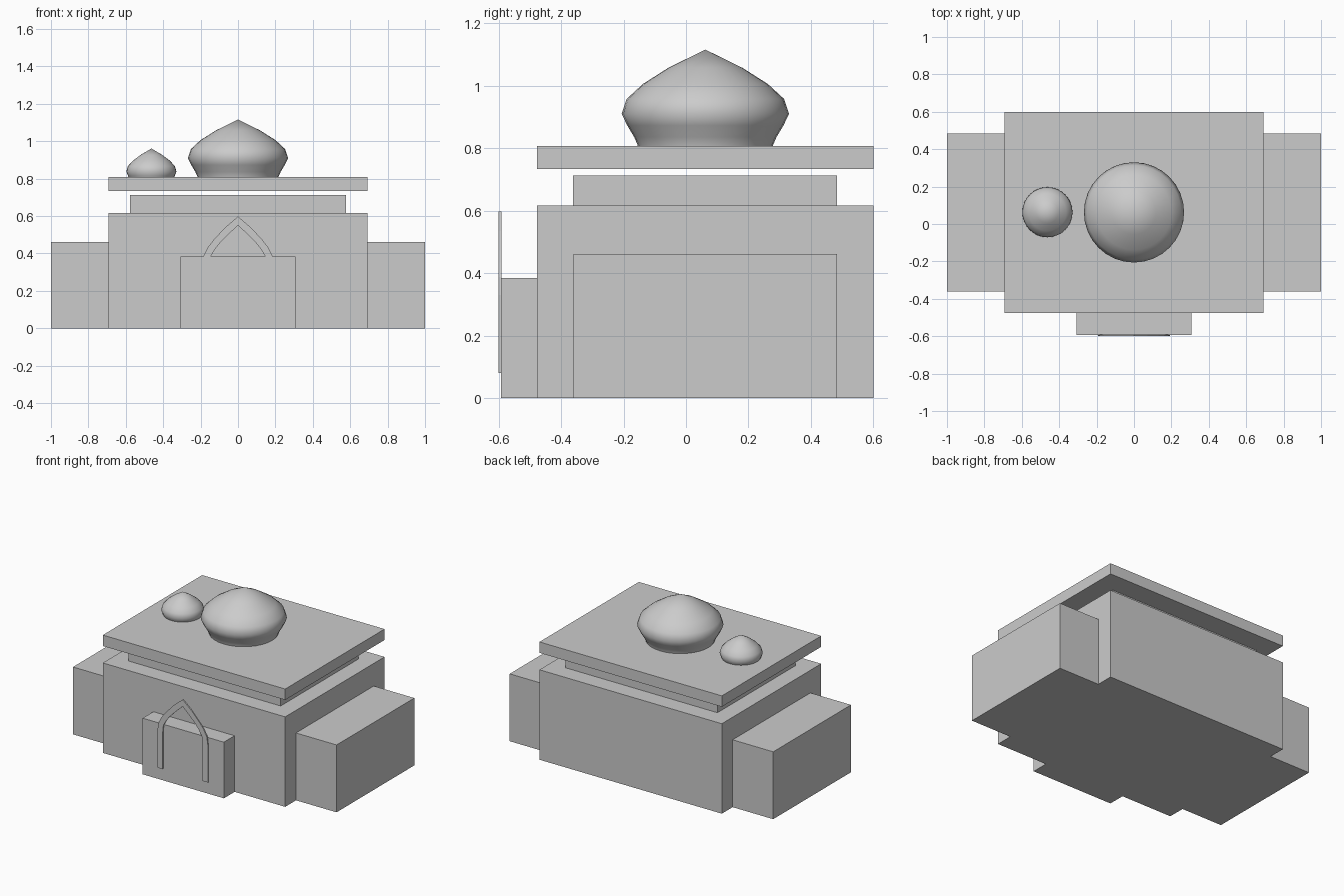
import bpy, bmesh, math

if "Cube" in bpy.data.objects:
    bpy.data.objects.remove(bpy.data.objects["Cube"])

stone = bpy.data.materials.new("grey stone")
stone.diffuse_color = (0.6, 0.6, 0.6, 1)
stone.use_nodes = True
stone.node_tree.nodes["Principled BSDF"].inputs["Base Color"].default_value = stone.diffuse_color


def finish(name, bm):
    bmesh.ops.recalc_face_normals(bm, faces=bm.faces)
    mesh = bpy.data.meshes.new(name)
    bm.to_mesh(mesh)
    bm.free()
    mesh.materials.append(stone)
    obj = bpy.data.objects.new(name, mesh)
    bpy.context.collection.objects.link(obj)
    return obj


def box(name, x0, x1, y0, y1, z0, z1):
    bm = bmesh.new()
    bmesh.ops.create_cube(bm, size=1)
    for v in bm.verts:
        v.co = ((x0 + x1) / 2 + v.co.x * (x1 - x0),
                (y0 + y1) / 2 + v.co.y * (y1 - y0),
                (z0 + z1) / 2 + v.co.z * (z1 - z0))
    return finish(name, bm)


# Onion profile: radius and height measured from the tip
ONION = [(0.215, -0.318), (0.217, -0.305), (0.228, -0.28), (0.25, -0.243),
         (0.268, -0.206), (0.252, -0.158), (0.2, -0.11), (0.118, -0.058)]


def dome(name, x, y, tip_z, sr, sz, segments=32):
    bm = bmesh.new()
    rings = []
    for r, h in ONION:
        rings.append([bm.verts.new((x + sr * r * math.cos(2 * math.pi * i / segments),
                                    y + sr * r * math.sin(2 * math.pi * i / segments),
                                    tip_z + sz * h)) for i in range(segments)])
    tip = bm.verts.new((x, y, tip_z))
    bm.faces.new(rings[0])
    for i in range(segments):
        j = (i + 1) % segments
        for a, b in zip(rings, rings[1:]):
            bm.faces.new((a[i], a[j], b[j], b[i]))
        bm.faces.new((rings[-1][i], rings[-1][j], tip))
    obj = finish(name, bm)
    bpy.context.view_layer.objects.active = obj
    obj.select_set(True)
    bpy.ops.object.shade_smooth_by_angle(angle=math.radians(50))
    obj.select_set(False)


# Building blocks
box("main_hall", -0.692, 0.692, -0.477, 0.6, 0, 0.617)
box("left_wing", -1, -0.692, -0.36, 0.483, 0, 0.462)
box("right_wing", 0.692, 1, -0.36, 0.483, 0, 0.462)
box("porch", -0.308, 0.308, -0.593, -0.477, 0, 0.385)
box("upper_tier", -0.577, 0.577, -0.362, 0.483, 0.617, 0.713)
box("roof_slab", -0.692, 0.692, -0.477, 0.6, 0.733, 0.808)

# Roof domes
dome("main_dome", 0, 0.062, 1.116, 1, 1)
dome("small_dome", -0.463, 0.063, 0.961, 0.5, 0.6)

# Pointed arch trim on the porch, mirrored about its centre
OUTER = [(0.192, 0.08), (0.192, 0.33), (0.184, 0.388), (0.16, 0.435),
         (0.13, 0.473), (0.073, 0.535), (0, 0.598)]
INNER = [(0.152, 0.08), (0.152, 0.33), (0.146, 0.383), (0.125, 0.42),
         (0.1, 0.452), (0.057, 0.497), (0, 0.55)]


def both_sides(half):
    return half + [(-x, z) for x, z in reversed(half[:-1])]


bm = bmesh.new()
out, inn = ([bm.verts.new((x, -0.6, z)) for x, z in both_sides(h)]
            for h in (OUTER, INNER))
for k in range(len(out) - 1):
    bm.faces.new((out[k], out[k + 1], inn[k + 1], inn[k]))
ext = bmesh.ops.extrude_face_region(bm, geom=bm.faces[:], use_keep_orig=True)
for v in ext["geom"]:
    if isinstance(v, bmesh.types.BMVert):
        v.co.y = -0.591
finish("porch_arch", bm)
